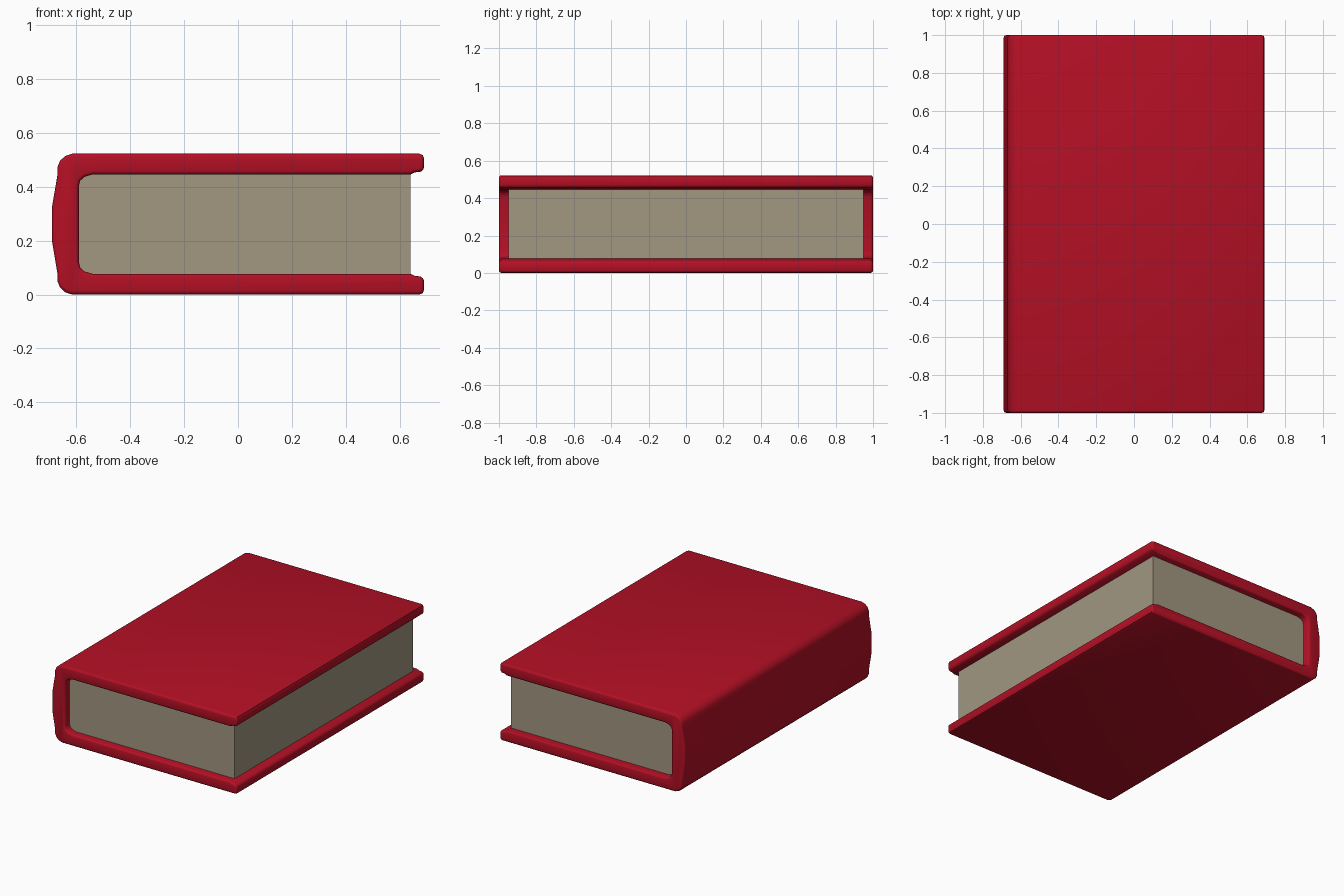
import bpy, bmesh, math

if "Cube" in bpy.data.objects:
    bpy.data.objects.remove(bpy.data.objects["Cube"])


def material(name, rgb):
    m = bpy.data.materials.new(name)
    m.diffuse_color = (*rgb, 1)
    m.use_nodes = True
    m.node_tree.nodes["Principled BSDF"].inputs["Base Color"].default_value = m.diffuse_color
    return m


def make_object(name, bm, mat):
    bmesh.ops.recalc_face_normals(bm, faces=bm.faces)
    me = bpy.data.meshes.new(name)
    bm.to_mesh(me)
    bm.free()
    ob = bpy.data.objects.new(name, me)
    bpy.context.collection.objects.link(ob)
    me.materials.append(mat)
    return ob


red = material("red cover", (0.45, 0.005, 0.018))
cream = material("cream paper", (0.36, 0.31, 0.22))
H = 0.522

# Lower half of the C-shaped cover profile, from inner spine round to outer spine
half = [(-0.59, 0.12), (-0.585, 0.10), (-0.57, 0.086), (-0.54, 0.077),
        (0.64, 0.077), (0.655, 0.069), (0.677, 0.067), (0.686, 0.06), (0.69, 0.05),
        (0.69, 0.018), (0.685, 0.005), (0.672, 0.0),
        (-0.615, 0.0), (-0.64, 0.008), (-0.66, 0.026), (-0.669, 0.048),
        (-0.669, 0.075), (-0.69, 0.2)]
profile = half + [(x, H - z) for x, z in reversed(half)]

# Cover: profile extruded along the length, rims rounded
bm = bmesh.new()
face = bm.faces.new([bm.verts.new((x, -1, z)) for x, z in profile])
ext = bmesh.ops.extrude_face_region(bm, geom=[face])
bmesh.ops.translate(bm, vec=(0, 2, 0),
                    verts=[v for v in ext["geom"] if isinstance(v, bmesh.types.BMVert)])
rims = [e for e in bm.edges if abs(e.verts[0].co.y - e.verts[1].co.y) < 0.01]
bmesh.ops.bevel(bm, geom=rims, offset=0.014, segments=3, profile=0.5,
                affect='EDGES', clamp_overlap=True)
cover = make_object("cover", bm, red)

# Page block, tucked slightly into the cover
bm = bmesh.new()
bmesh.ops.create_cube(bm, size=1)
for v in bm.verts:
    v.co.x = 0.64 if v.co.x > 0 else -0.61
    v.co.y *= 1.9
    v.co.z = H - 0.07 if v.co.z > 0 else 0.07
pages = make_object("pages", bm, cream)

# Smooth shading with sharp edges kept
for ob in (cover, pages):
    bpy.ops.object.select_all(action='DESELECT')
    ob.select_set(True)
    bpy.context.view_layer.objects.active = ob
    bpy.ops.object.shade_smooth_by_angle(angle=math.radians(35))
